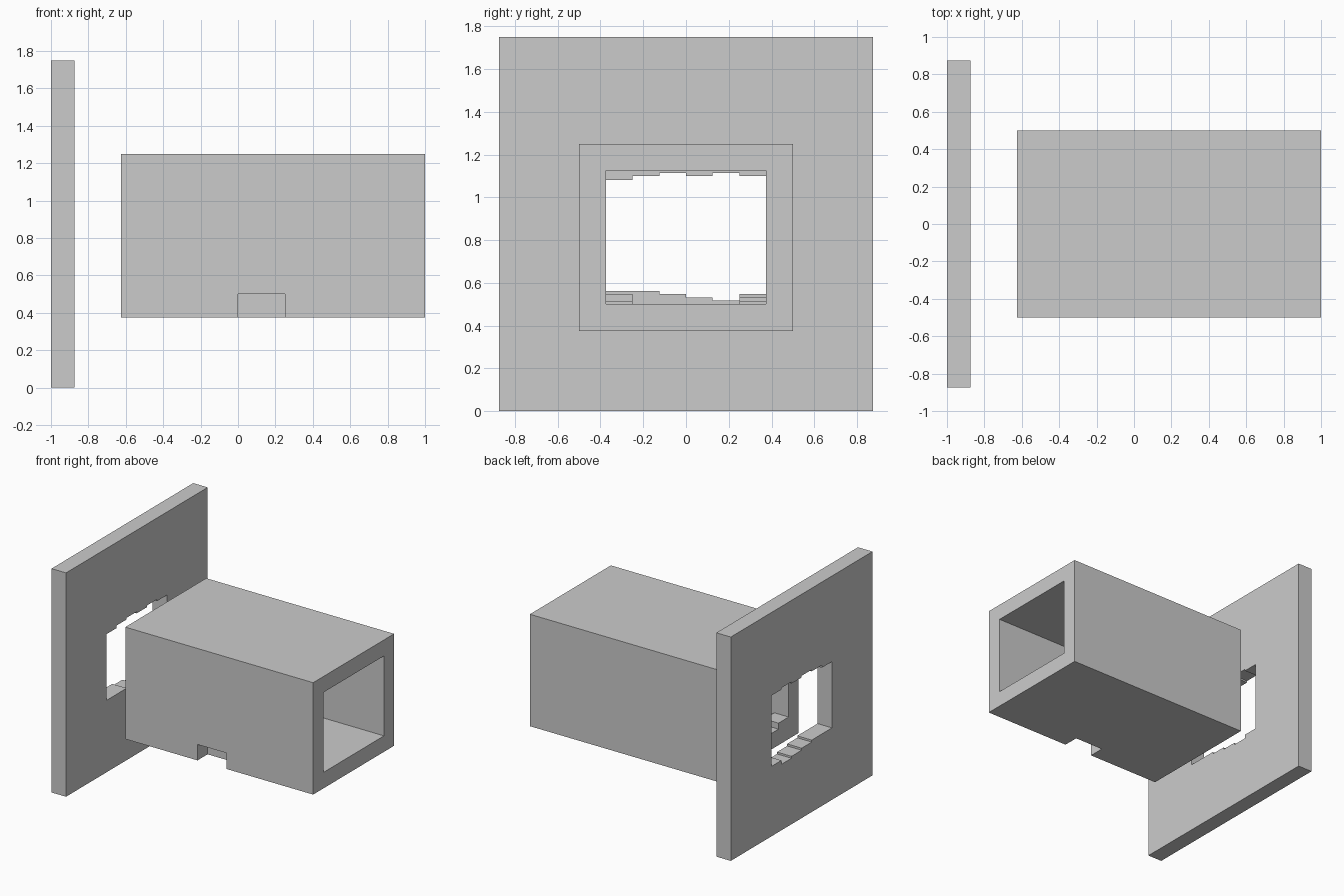
import bpy, bmesh

if "Cube" in bpy.data.objects:
    bpy.data.objects.remove(bpy.data.objects["Cube"])


def prism(name, profile, x0, x1):
    """Extrude a closed (y, z) outline along x."""
    bm = bmesh.new()
    face = bm.faces.new([bm.verts.new((x0, y, z)) for y, z in profile])
    new = bmesh.ops.extrude_face_region(bm, geom=[face])["geom"]
    verts = [v for v in new if isinstance(v, bmesh.types.BMVert)]
    bmesh.ops.translate(bm, verts=verts, vec=(x1 - x0, 0, 0))
    bmesh.ops.recalc_face_normals(bm, faces=bm.faces)
    mesh = bpy.data.meshes.new(name)
    bm.to_mesh(mesh)
    bm.free()
    obj = bpy.data.objects.new(name, mesh)
    bpy.context.collection.objects.link(obj)
    return obj


def box(name, x0, x1, y0, y1, z0, z1):
    return prism(name, [(y0, z0), (y1, z0), (y1, z1), (y0, z1)], x0, x1)


def cut(obj, cutter):
    mod = obj.modifiers.new("cut", "BOOLEAN")
    mod.operation = "DIFFERENCE"
    mod.solver = "EXACT"
    mod.object = cutter
    bpy.context.view_layer.objects.active = obj
    bpy.ops.object.modifier_apply(modifier=mod.name)
    bpy.data.objects.remove(cutter)


# Wall panel with a ragged opening: sill and lintel heights per 1/8 column
wall = box("wall_panel", -1, -0.875, -0.875, 0.875, 0, 1.75)
sill = [0.5625, 0.5625, 0.547, 0.531, 0.516, 0.547]
lintel = [1.08, 1.1, 1.113, 1.1, 1.113, 1.1]


def steps(heights):
    pts = []
    for i, z in enumerate(heights):
        y = -0.375 + i * 0.125
        if pts and pts[-1][1] == z:
            pts.pop()
            pts.append((y + 0.125, z))
        else:
            pts += [(y, z), (y + 0.125, z)]
    return pts


cut(wall, prism("opening_cutter", steps(sill) + steps(lintel)[::-1], -1.1, -0.8))

# Square tunnel, open at both ends, with a notch in its lower front edge
tunnel = box("tunnel", -0.625, 1, -0.5, 0.5, 0.375, 1.25)
cut(tunnel, box("bore_cutter", -0.8, 1.2, -0.375, 0.375, 0.5, 1.125))
cut(tunnel, box("notch_cutter", 0, 0.25, -0.6, -0.3755, 0.3, 0.4995))

# Low stepped rubble in the tunnel's inner corners
for side, y0, tall in (("front", -0.375, 0.547), ("back", 0.25, 0.533)):
    box(f"rubble_{side}", -0.625, -0.5, y0, y0 + 0.125, 0.5, tall)
    box(f"rubble_low_{side}", -0.5, -0.375, y0, y0 + 0.125, 0.5, 0.515)
